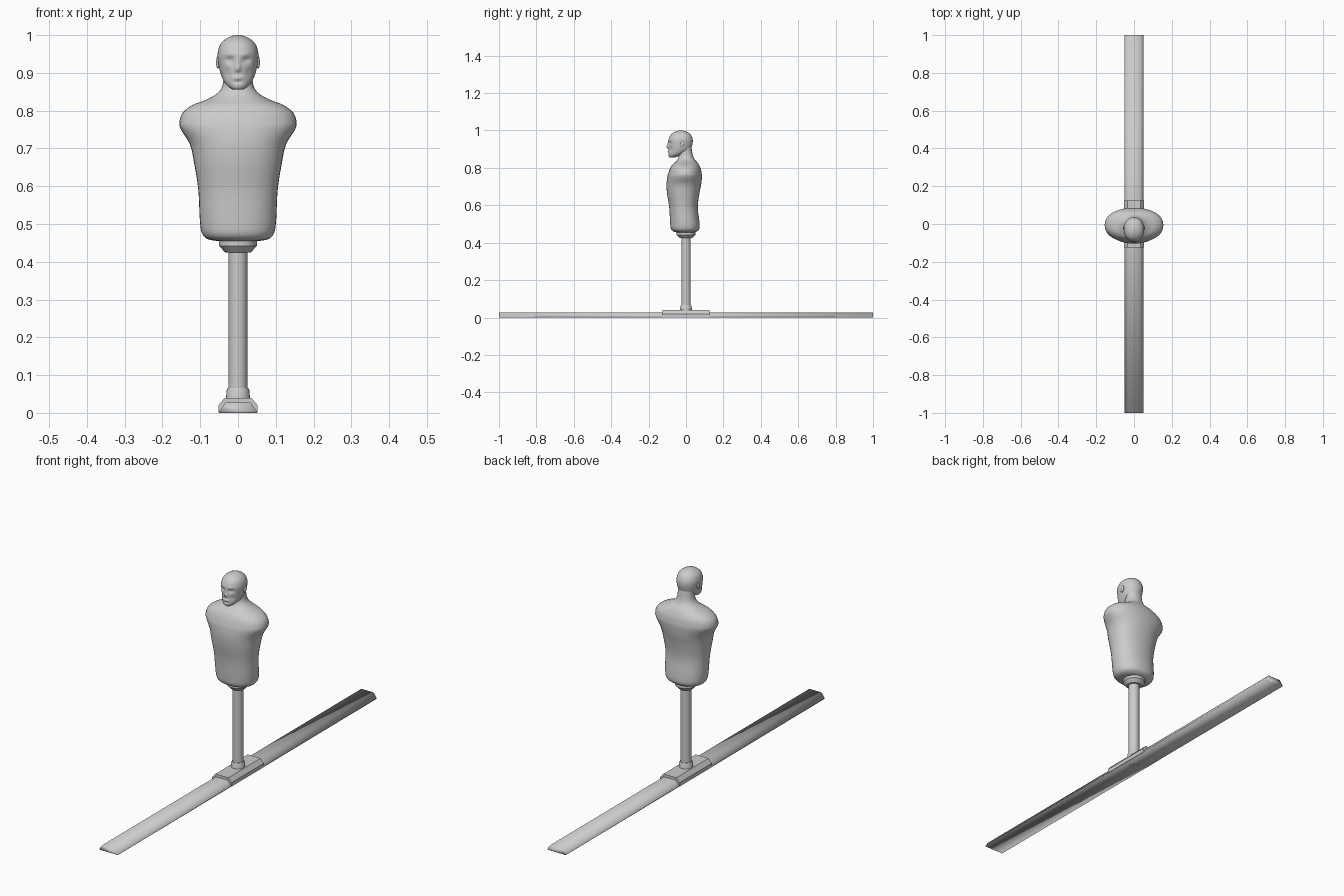
import bpy, bmesh, math
from mathutils import Vector

cube = bpy.data.objects.get("Cube")
if cube:
    bpy.data.objects.remove(cube)

grey = bpy.data.materials.new("plain grey")
grey.use_nodes = True
colour = (0.6, 0.6, 0.6, 1)
grey.diffuse_color = colour
grey.node_tree.nodes["Principled BSDF"].inputs["Base Color"].default_value = colour


def finish(name, bm, angle=None):
    bmesh.ops.recalc_face_normals(bm, faces=bm.faces)
    mesh = bpy.data.meshes.new(name)
    bm.to_mesh(mesh)
    bm.free()
    obj = bpy.data.objects.new(name, mesh)
    bpy.context.collection.objects.link(obj)
    mesh.materials.append(grey)
    bpy.ops.object.select_all(action="DESELECT")
    obj.select_set(True)
    bpy.context.view_layer.objects.active = obj
    if angle is None:
        bpy.ops.object.shade_smooth()
    else:
        bpy.ops.object.shade_smooth_by_angle(angle=math.radians(angle))
    return obj


def bridge(bm, rings):
    n = len(rings[0])
    for a, b in zip(rings, rings[1:]):
        for i in range(n):
            j = (i + 1) % n
            bm.faces.new((a[i], a[j], b[j], b[i]))
    bm.faces.new(rings[0])
    bm.faces.new(rings[-1])


def refine(rows, steps):
    """Catmull-Rom interpolation between the key sections."""
    rows = [Vector(r) for r in rows]
    pts = [rows[0]] + rows + [rows[-1]]
    out = []
    for a, b, c, d in zip(pts, pts[1:], pts[2:], pts[3:]):
        for s in range(steps):
            t = s / steps
            out.append(b + 0.5 * t * ((c - a) + t * ((2 * a - 5 * b + 4 * c - d)
                                                     + t * (3 * (b - c) + d - a))))
    return out + [rows[-1]]


def loft(rows, power, steps, n=40):
    """Stack rounded sections given as (height, half width, front y, back y)."""
    bm = bmesh.new()
    rings = []
    for z, w, front, back in refine(rows, steps):
        ring = []
        for i in range(n):
            a = math.tau * i / n
            c, s = math.cos(a), math.sin(a)
            x = w * math.copysign(abs(c) ** (2 / power), c)
            y = (front + back) / 2 + (back - front) / 2 * math.copysign(abs(s) ** (2 / power), s)
            ring.append(bm.verts.new((x, y, z)))
        rings.append(ring)
    bridge(bm, rings)
    return bm


def turned(name, profile, n, angle=30):
    bm = bmesh.new()
    bridge(bm, [[bm.verts.new((r * math.cos(math.tau * i / n), r * math.sin(math.tau * i / n), z))
                 for i in range(n)] for r, z in profile])
    return finish(name, bm, angle)


def bar(name, outline, half_length, angle=None):
    """Extrude a mirrored half outline along y."""
    outline = outline + [(-x, z) for x, z in reversed(outline)]
    bm = bmesh.new()
    bridge(bm, [[bm.verts.new((x, y, z)) for x, z in outline]
                for y in (-half_length, half_length)])
    return finish(name, bm, angle)


# Ground rail, saddle and pole
bar("ground_rail", [(0.05, 0), (0.05, 0.004), (0.033, 0.027)], 1)
bar("saddle", [(0.052, 0.001), (0.052, 0.02), (0.035, 0.04)], 0.125, 30)
turned("pole", [(0.025, -0.0005), (0.025, 0.45)], 24)
turned("pole_sleeve", [(0.032, 0.035), (0.03, 0.06), (0.027, 0.066)], 24)
turned("pole_collar", [(0.034, 0.425), (0.05, 0.442), (0.05, 0.462)], 24)

# Torso with armless shoulders and neck
torso = [
    (0.455, 0.055, -0.05, 0.045), (0.46, 0.08, -0.068, 0.058),
    (0.475, 0.095, -0.081, 0.072), (0.51, 0.101, -0.085, 0.072),
    (0.59, 0.105, -0.09, 0.063), (0.66, 0.116, -0.101, 0.071),
    (0.71, 0.127, -0.104, 0.081), (0.75, 0.151, -0.1, 0.085),
    (0.77, 0.155, -0.095, 0.084), (0.795, 0.146, -0.086, 0.079),
    (0.815, 0.12, -0.074, 0.07), (0.828, 0.087, -0.06, 0.062),
    (0.845, 0.056, -0.045, 0.047), (0.87, 0.04, -0.038, 0.036),
    (0.92, 0.038, -0.04, 0.028),
]
finish("torso", loft(torso, 2.2, 4))

# Head
head = [
    (0.856, 0.014, -0.088, -0.06), (0.862, 0.024, -0.093, -0.04),
    (0.875, 0.036, -0.095, -0.01), (0.895, 0.045, -0.094, 0.022),
    (0.92, 0.051, -0.093, 0.033), (0.95, 0.054, -0.093, 0.036),
    (0.975, 0.047, -0.083, 0.027), (0.99, 0.032, -0.066, 0.011),
    (0.998, 0.015, -0.045, -0.01), (1.0, 0.003, -0.031, -0.025),
]
bm = loft(head, 2.1, 5, 64)

# Face relief: (x, z, x radius, z radius, push towards the front)
relief = [
    (0.022, 0.934, 0.011, 0.007, -0.009), (0.02, 0.949, 0.014, 0.005, 0.003),
    (0, 0.912, 0.006, 0.008, 0.011), (0, 0.928, 0.005, 0.012, 0.005),
    (0, 0.897, 0.014, 0.004, -0.003), (0, 0.887, 0.013, 0.005, 0.004),
    (0, 0.876, 0.012, 0.004, -0.004), (0.028, 0.9, 0.009, 0.012, -0.004),
]
for v in bm.verts:
    if v.co.y < -0.045:
        x, z = abs(v.co.x), v.co.z
        v.co.y -= sum(p * math.exp(-((x - cx) / rx) ** 2 - ((z - cz) / rz) ** 2)
                      for cx, cz, rx, rz, p in relief)
finish("head", bm)

# Ears
for side, label in ((1, "left"), (-1, "right")):
    bm = bmesh.new()
    bmesh.ops.create_uvsphere(bm, u_segments=16, v_segments=10, radius=1)
    for v in bm.verts:
        v.co = (side * 0.053 + v.co.x * 0.005,
                -0.02 + v.co.y * 0.01 + v.co.z * 0.003, 0.928 + v.co.z * 0.017)
    finish(label + "_ear", bm)
